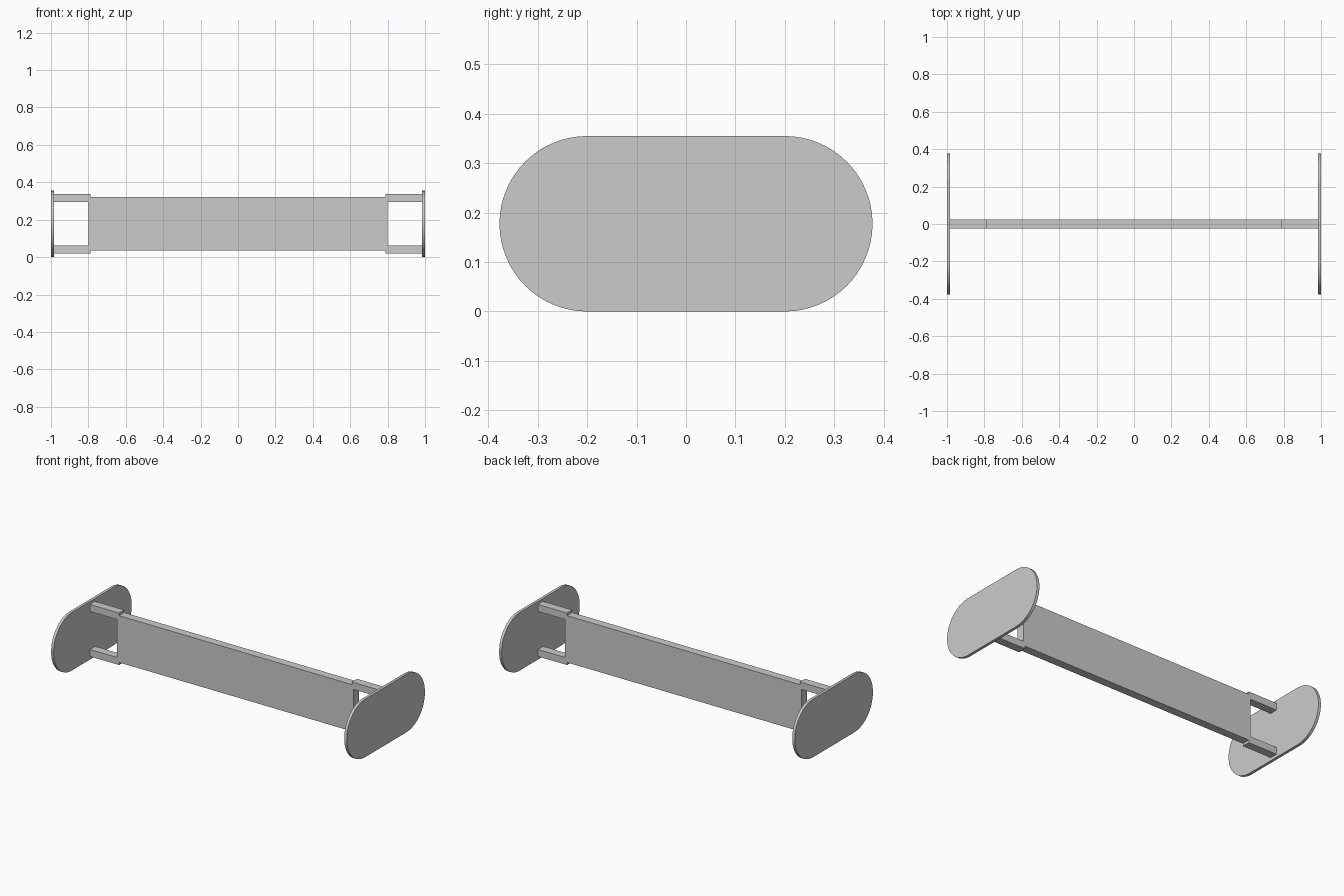
import bpy, bmesh, math
from mathutils import Vector

cube = bpy.data.objects.get("Cube")
if cube:
    bpy.data.objects.remove(cube, do_unlink=True)

MID_Z = 0.1775      # height of the centre line
END_X = 0.983       # inner face of the end plates

grey = bpy.data.materials.new("light_grey")
grey.use_nodes = True
colour = (0.6, 0.6, 0.6, 1)
grey.diffuse_color = colour
grey.node_tree.nodes["Principled BSDF"].inputs["Base Color"].default_value = colour


def extrude_outline(name, points, depth):
    """Extrude a closed outline of 3D points along a depth vector."""
    bm = bmesh.new()
    face = bm.faces.new([bm.verts.new(p) for p in points])
    new = bmesh.ops.extrude_face_region(bm, geom=[face])["geom"]
    verts = [g for g in new if isinstance(g, bmesh.types.BMVert)]
    bmesh.ops.translate(bm, verts=verts, vec=Vector(depth))
    bmesh.ops.recalc_face_normals(bm, faces=bm.faces)
    mesh = bpy.data.meshes.new(name)
    bm.to_mesh(mesh)
    bm.free()
    mesh.materials.append(grey)
    obj = bpy.data.objects.new(name, mesh)
    bpy.context.collection.objects.link(obj)
    return obj


# Panel with a forked pair of arms at each end: one quarter, then mirrored
quarter = [(0.8, 0.116), (END_X, 0.116), (END_X, 0.159), (0.788, 0.159), (0.788, 0.143)]
half = quarter + [(-x, z) for x, z in reversed(quarter)]
outline = half + [(-x, -z) for x, z in half]
extrude_outline("panel_with_arms",
                [(x, -0.025, MID_Z + z) for x, z in outline], (0, 0.05, 0))

# Rounded end plates
STEPS = 32
for side, name in ((1, "left_end_plate"), (-1, "right_end_plate")):
    rim = []
    for centre, start in ((0.2, -math.pi / 2), (-0.2, math.pi / 2)):
        for i in range(STEPS + 1):
            a = start + math.pi * i / STEPS
            rim.append((side * END_X, centre + MID_Z * math.cos(a),
                        MID_Z + MID_Z * math.sin(a)))
    plate = extrude_outline(name, rim, (side * (1 - END_X), 0, 0))
    bpy.ops.object.select_all(action="DESELECT")
    plate.select_set(True)
    bpy.context.view_layer.objects.active = plate
    bpy.ops.object.shade_smooth_by_angle(angle=math.radians(30))
